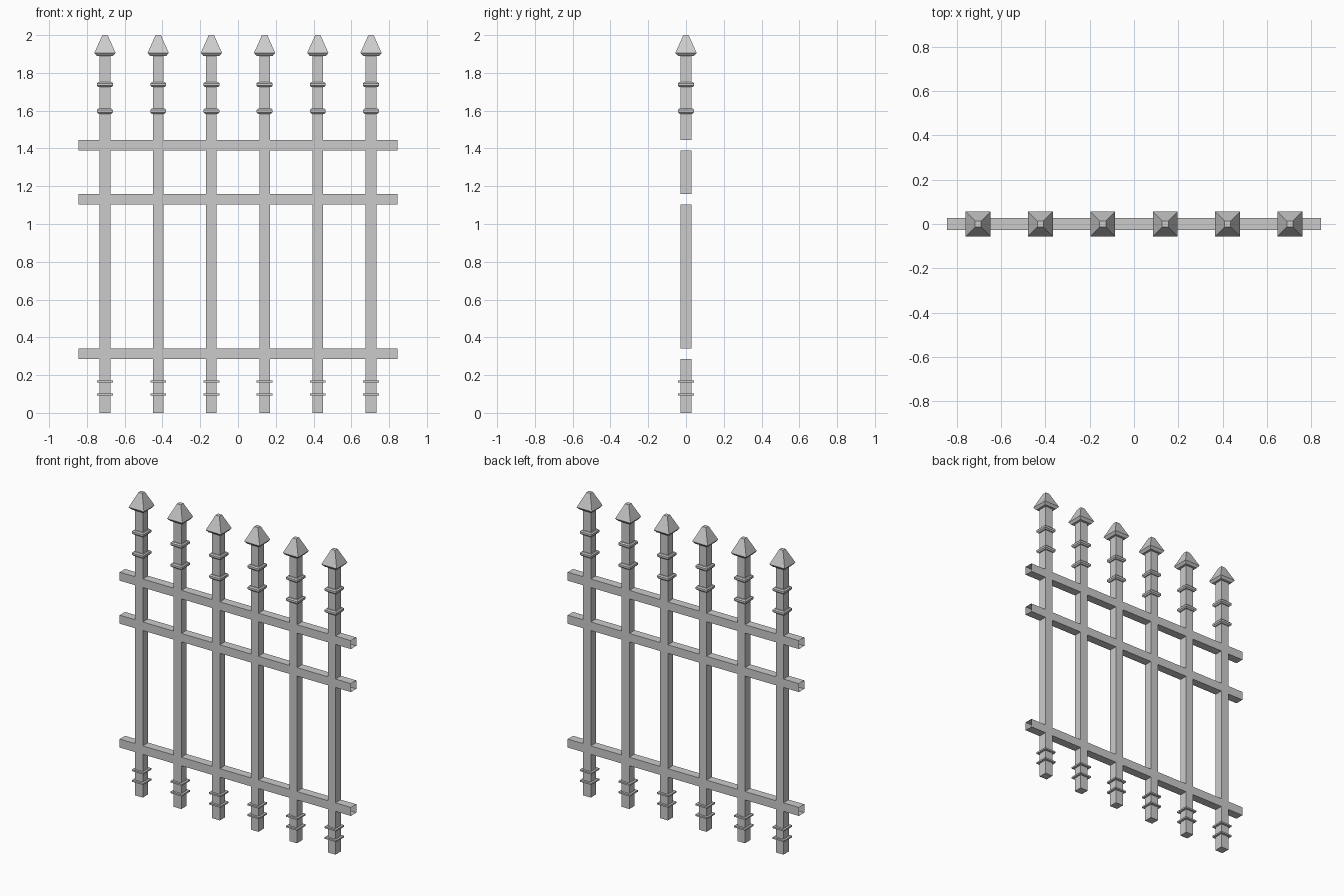
import bpy, bmesh

if "Cube" in bpy.data.objects:
    bpy.data.objects.remove(bpy.data.objects["Cube"])

H = 0.028                                   # half thickness of the square bars
END = 0.845                                 # half length of the rails
TOP = 1.89                                  # where the finials sit
POSTS = [(i - 2.5) * 0.2817 for i in range(6)]
RAILS = [0.314, 1.132, 1.416]


def finish(name, bm):
    bmesh.ops.recalc_face_normals(bm, faces=bm.faces)
    mesh = bpy.data.meshes.new(name)
    bm.to_mesh(mesh)
    bm.free()
    bpy.context.collection.objects.link(bpy.data.objects.new(name, mesh))


def square_loft(name, x, profile, cap_top=False):
    """Stack square loops given as (half width, z) and bridge them."""
    bm = bmesh.new()
    loops = [[bm.verts.new((x + sx * r, sy * r, z))
              for sx, sy in ((-1, -1), (1, -1), (1, 1), (-1, 1))] for r, z in profile]
    for a, b in zip(loops, loops[1:]):
        for i in range(4):
            j = (i + 1) % 4
            bm.faces.new((a[i], a[j], b[j], b[i]))
    if cap_top:
        bm.faces.new(loops[-1])
    finish(name, bm)


# Posts and rails: one hollow lattice, fused at the crossings
xs = [-END] + [p + s * H for p in POSTS for s in (-1, 1)] + [END]
zs = [0] + [r + s * H for r in RAILS for s in (-1, 1)] + [TOP]
bm = bmesh.new()
grid = [[bm.verts.new((x, -H, z)) for z in zs] for x in xs]
for i in range(len(xs) - 1):
    for k in range(len(zs) - 1):
        if i % 2 or k % 2:                  # odd cells lie on a post or a rail
            bm.faces.new((grid[i][k], grid[i + 1][k], grid[i + 1][k + 1], grid[i][k + 1]))
bmesh.ops.delete(bm, geom=[v for v in bm.verts if not v.link_faces], context='VERTS')
front = bm.faces[:]
back = bmesh.ops.extrude_face_region(bm, geom=front, use_keep_orig=True)
bmesh.ops.translate(bm, vec=(0, 2 * H, 0),
                    verts=[g for g in back['geom'] if isinstance(g, bmesh.types.BMVert)])
bmesh.ops.recalc_face_normals(bm, faces=bm.faces)
# Rail ends are open, post tops are covered by the finials
open_faces = [f for f in bm.faces
              if all(abs(abs(v.co.x) - END) < 1e-4 for v in f.verts)
              or all(abs(v.co.z - TOP) < 1e-4 for v in f.verts)]
bmesh.ops.delete(bm, geom=open_faces, context='FACES')
finish("post_and_rail_lattice", bm)

for x in POSTS:
    # Spear finial
    square_loft("finial", x, [(H, TOP), (0.043, TOP), (0.056, 1.906), (0.014, 2.0)], True)
    # Upper collars, bevelled
    for z in (1.597, 1.738):
        square_loft("upper_collar", x, [(H, z - 0.014), (0.034, z - 0.014), (0.042, z - 0.006),
                                        (0.042, z + 0.007), (0.035, z + 0.014), (H, z + 0.014)])
    # Lower collars, thin and flat
    for z in (0.097, 0.167):
        square_loft("lower_collar", x, [(H, z - 0.005), (0.042, z - 0.005),
                                        (0.042, z + 0.005), (H, z + 0.005)])
